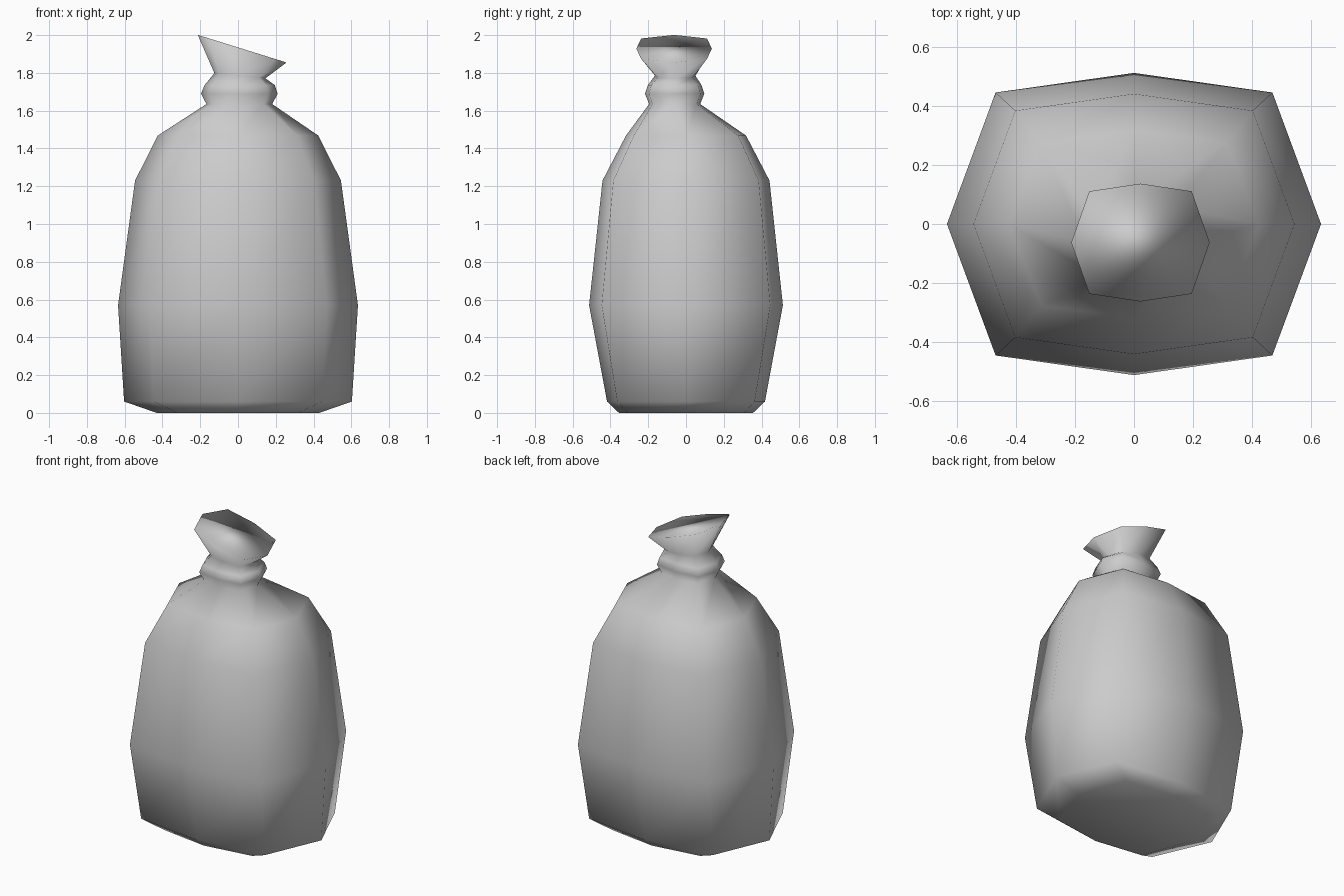
import bpy, bmesh

if "Cube" in bpy.data.objects:
    bpy.data.objects.remove(bpy.data.objects["Cube"])

# Eight-sided cross-section of the sack: boxy, with slightly bowed sides
SECTION = [(1, 0), (.74, .87), (0, 1), (-.74, .87),
           (-1, 0), (-.74, -.87), (0, -1), (.74, -.87)]

# Profile: z, half width x, half width y, centre x, centre y, tilt (dz/dx)
RINGS = [
    (0.00, .430, .355, 0, 0, 0),            # base
    (0.06, .603, .418, 0, 0, 0),            # bottom bevel
    (0.57, .635, .513, 0, 0, 0),            # belly
    (1.23, .545, .442, 0, 0, 0),
    (1.468, .425, .318, 0, 0, 0),           # shoulder
    (1.635, .174, .135, .007, -.060, 0),    # gather under the tie
    (1.69, .203, .157, .007, -.060, 0),     # tie bulge
    (1.735, .186, .142, .009, -.060, 0),
    (1.785, .135, .107, .010, -.057, -.10), # pinch
    (1.928, .235, .200, .022, -.063, -.311),# slanted mouth
]

bm = bmesh.new()
rings = []
for z, hx, hy, cx, cy, tilt in RINGS:
    rings.append([bm.verts.new((cx + u * hx, cy + v * hy, z + tilt * u * hx))
                  for u, v in SECTION])

# Walls between neighbouring rings, then base and mouth caps
n = len(SECTION)
for low, high in zip(rings, rings[1:]):
    for i in range(n):
        j = (i + 1) % n
        bm.faces.new((low[i], low[j], high[j], high[i]))
bm.faces.new(rings[0][::-1])
bm.faces.new(rings[-1])
for f in bm.faces:
    f.smooth = True

mesh = bpy.data.meshes.new("tied_sack")
bm.to_mesh(mesh)
bm.free()
sack = bpy.data.objects.new("tied_sack", mesh)
bpy.context.collection.objects.link(sack)
